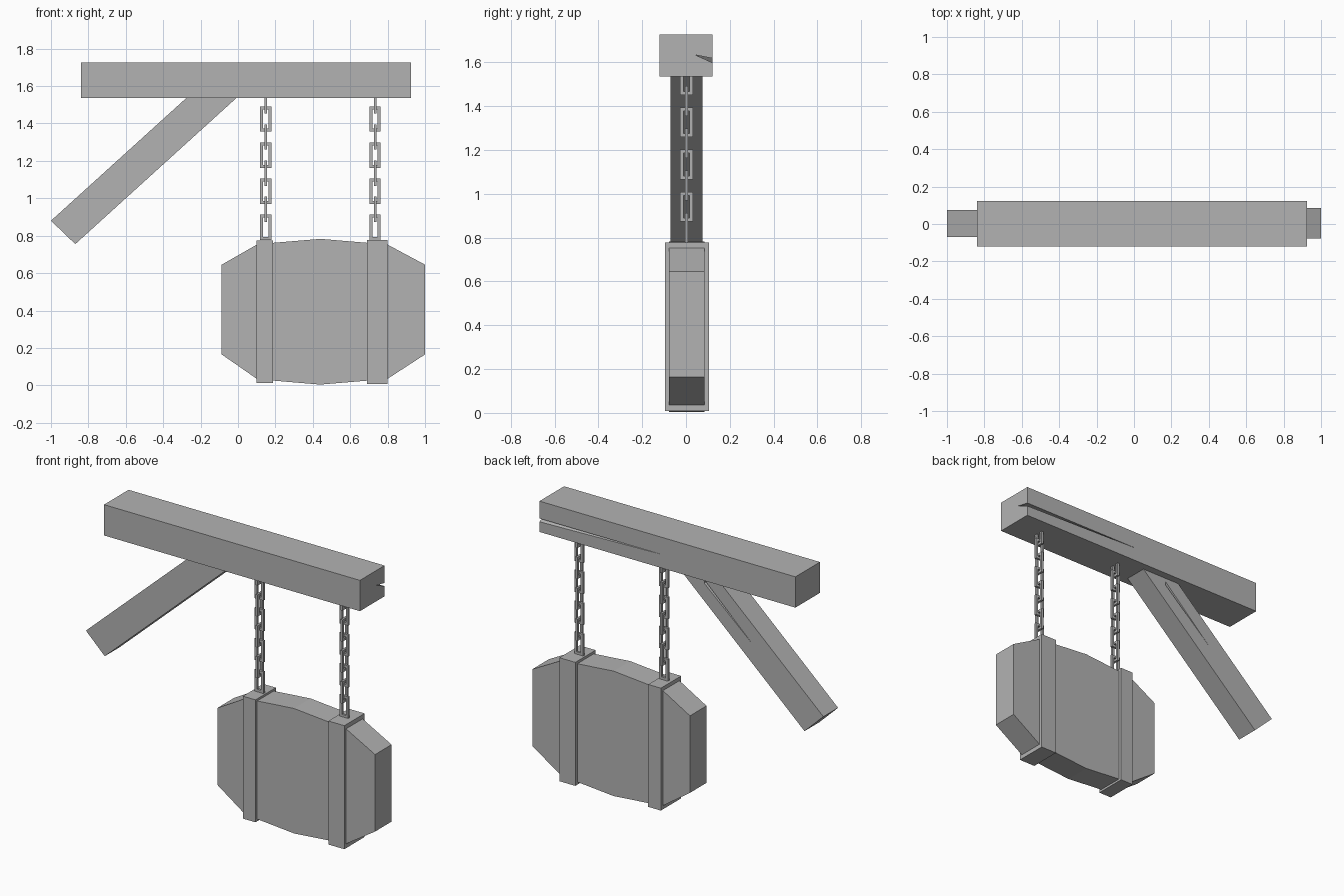
import bpy, bmesh
from math import cos, sin, radians
from mathutils import Matrix, Vector

cube = bpy.data.objects.get("Cube")
if cube:
    bpy.data.objects.remove(cube, do_unlink=True)

grey = bpy.data.materials.new("plain grey")
grey.use_nodes = True
grey.diffuse_color = (0.45, 0.45, 0.45, 1)
grey.node_tree.nodes["Principled BSDF"].inputs["Base Color"].default_value = grey.diffuse_color


def add_object(name, mesh):
    obj = bpy.data.objects.new(name, mesh)
    bpy.context.collection.objects.link(obj)
    return obj


def finish(name, bm):
    bmesh.ops.recalc_face_normals(bm, faces=bm.faces)
    mesh = bpy.data.meshes.new(name)
    bm.to_mesh(mesh)
    bm.free()
    mesh.materials.append(grey)
    return add_object(name, mesh)


def slab(name, outline, y0, y1):
    """Extrude an x-z outline from y0 to y1."""
    bm = bmesh.new()
    face = bm.faces.new([bm.verts.new((x, y0, z)) for x, z in outline])
    ext = bmesh.ops.extrude_face_region(bm, geom=[face])["geom"]
    bmesh.ops.translate(bm, vec=(0, y1 - y0, 0),
                        verts=[v for v in ext if isinstance(v, bmesh.types.BMVert)])
    return finish(name, bm)


def rect(x0, x1, z0, z1):
    return [(x0, z0), (x1, z0), (x1, z1), (x0, z1)]


def split_timber(timber, points):
    """Cut a tapering crack: three points at the open end, one at the tip."""
    bm = bmesh.new()
    bmesh.ops.convex_hull(bm, input=[bm.verts.new(p) for p in points])
    cutter = finish("crack_cutter", bm)
    cutter.hide_render = True
    mod = timber.modifiers.new("crack", "BOOLEAN")
    mod.operation, mod.solver, mod.object = "DIFFERENCE", "EXACT", cutter
    bpy.context.view_layer.objects.active = timber
    bpy.ops.object.modifier_apply(modifier=mod.name)
    bpy.data.objects.remove(cutter, do_unlink=True)


# Horizontal beam, split along the back
beam = slab("beam", rect(-0.84, 0.925, 1.535, 1.727), -0.12, 0.122)
split_timber(beam, [(0.94, 0.04, 1.635), (0.94, 0.14, 1.615), (0.94, 0.14, 1.59),
                    (0.05, 0.124, 1.62)])

# Diagonal brace running up into the beam, also split along the back
low, edge = Vector((-1, 0.88)), Vector((0.13, -0.125))
run = Vector((cos(radians(42.2)), sin(radians(42.2))))
brace = slab("brace", [low, low + edge, low + edge + run * 1.2, low + run * 1.04], -0.07, 0.075)
mouth, tip = low + edge * 0.5 + run * 1.02, low + edge * 0.5 + run * 0.55
split_timber(brace, [(mouth.x, 0.03, mouth.y), (mouth.x, 0.09, mouth.y + 0.015),
                     (mouth.x, 0.09, mouth.y - 0.015), (tip.x, 0.077, tip.y)])

# Hanging board with a bowed top and bottom
slab("sign_board", [(-0.087, 0.165), (0.10, 0.035), (0.19, 0.025), (0.44, 0.004),
                    (0.69, 0.025), (0.80, 0.035), (1, 0.165), (1, 0.645), (0.80, 0.752),
                    (0.69, 0.762), (0.44, 0.783), (0.19, 0.762), (0.10, 0.752),
                    (-0.087, 0.645)], -0.078, 0.085)

# Metal straps around the board
slab("right_strap", rect(0.10, 0.187, 0.012, 0.775), -0.095, 0.105)
slab("left_strap", rect(0.69, 0.80, 0.008, 0.778), -0.095, 0.105)


def link_mesh(half_w, half_h, bar, thick):
    """Rectangular chain link lying in the x-z plane."""
    bm = bmesh.new()
    rings = []
    for sx, sz in ((-1, -1), (1, -1), (1, 1), (-1, 1)):
        rings.append([bm.verts.new((sx * (half_w - d), y, sz * (half_h - d)))
                      for d, y in ((0, -thick), (0, thick), (bar, thick), (bar, -thick))])
    for i in range(4):
        a, b = rings[i], rings[(i + 1) % 4]
        for j in range(4):
            k = (j + 1) % 4
            bm.faces.new((a[j], a[k], b[k], b[j]))
    bmesh.ops.recalc_face_normals(bm, faces=bm.faces)
    mesh = bpy.data.meshes.new("chain_link")
    bm.to_mesh(mesh)
    bm.free()
    mesh.materials.append(grey)
    return mesh


# Two chains of links turned alternately by a quarter
link = link_mesh(0.03, 0.068, 0.016, 0.007)
for side, x in (("right", 0.148), ("left", 0.733)):
    for i in range(8):
        obj = add_object(f"{side}_chain_link_{i + 1}", link)
        obj.matrix_world = (Matrix.Translation((x, 0.003, 0.845 + i * 0.0965))
                            @ Matrix.Rotation(radians(90 * (i % 2)), 4, "Z"))
